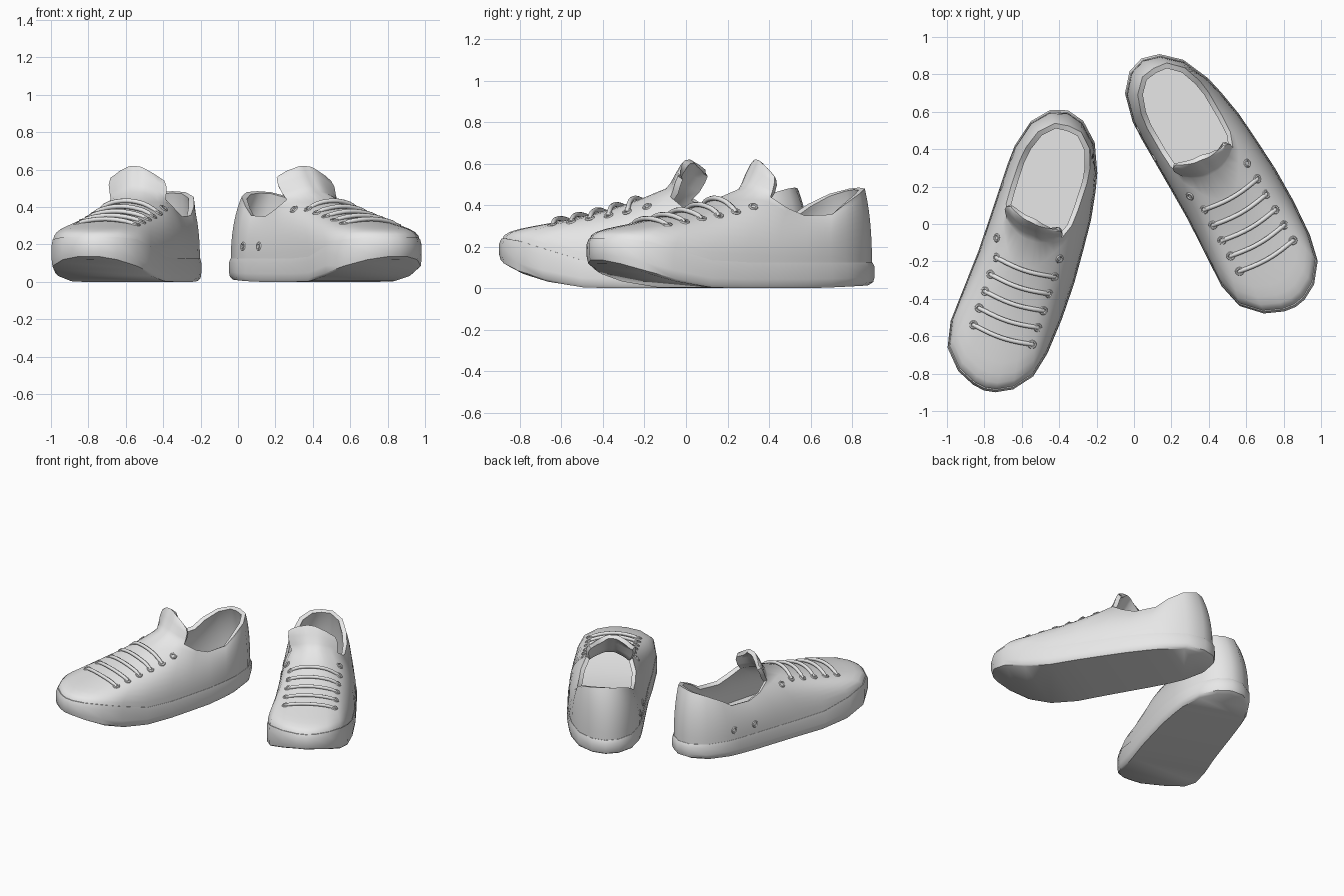
import bpy, bmesh, math
from mathutils import Vector
from mathutils.bvhtree import BVHTree

if "Cube" in bpy.data.objects:
    bpy.data.objects.remove(bpy.data.objects["Cube"])

grey = bpy.data.materials.new("light grey")
grey.use_nodes = True
grey.diffuse_color = (0.8, 0.8, 0.8, 1)
grey.node_tree.nodes["Principled BSDF"].inputs["Base Color"].default_value = (0.8, 0.8, 0.8, 1)

# Heel to toe: outline y, outline x on each side, then collar y, half width, height
COLUMNS = [
    (.768, -.03, -.03, .69, 0, .485),
    (.74, .065, -.12, .68, .075, .48),
    (.65, .16, -.2, .61, .145, .455),
    (.5, .225, -.24, .51, .18, .405),
    (.4, .248, -.245, .43, .19, .355),
    (.25, .273, -.245, .28, .19, .35),
    (.08, .285, -.245, .19, .185, .385),
    (-.1, .295, -.246, .11, .155, .44),
    (-.3, .293, -.257, .08, .115, .457),
    (-.5, .278, -.268, .06, .08, .467),
    (-.64, .245, -.238, .05, .055, .475),
    (-.74, .165, -.145, .045, .03, .48),
    (-.785, .08, -.045, .045, .015, .48),
    (-.795, .02, .02, .045, 0, .48),
]
PLACES = {"left": ((.45, .235, 0), 30), "right": ((-.568, -.13, 0), -18.5)}
CORNER = 7  # column where the collar meets the tongue


def clamp(v):
    return max(0.0, min(1.0, v))


def sole_top(y):
    k = clamp((-y - .2) / .55)
    return .125 + .115 * k * k * (3 - 2 * k)


def sole_bottom(y):
    return .12 * clamp((-y - .2) / .58) ** 2 + .015 * clamp((y - .3) / .45)


# Closed loop of (outline, collar) pairs: +x side to the toe, back along -x side
loop = [(Vector((p, y, 0)), Vector((w, cy, cz))) for y, p, m, cy, w, cz in COLUMNS]
loop += [(Vector((m, y, 0)), Vector((-w, cy, cz))) for y, p, m, cy, w, cz in COLUMNS[-2:0:-1]]
COUNT = len(loop)
LAST = len(COLUMNS) - 1


def add_object(name, data, side):
    obj = bpy.data.objects.new(side + "_" + name, data)
    bpy.context.scene.collection.objects.link(obj)
    obj.data.materials.append(grey)
    obj.location = PLACES[side][0]
    obj.rotation_euler.z = math.radians(PLACES[side][1])
    return obj


def finish(name, bm, side, thickness=0, angle=40):
    mesh = bpy.data.meshes.new(name)
    bm.to_mesh(mesh)
    obj = add_object(name, mesh, side)
    bpy.ops.object.select_all(action="DESELECT")
    obj.select_set(True)
    bpy.context.view_layer.objects.active = obj
    if thickness:
        mod = obj.modifiers.new("thickness", "SOLIDIFY")
        mod.thickness = thickness
        bpy.ops.object.modifier_apply(modifier=mod.name)
    bpy.ops.object.shade_smooth_by_angle(angle=math.radians(angle))


def skin(bm, rings):
    """Quads between successive closed rings of vertices."""
    for low, high in zip(rings, rings[1:]):
        for i in range(COUNT):
            j = (i + 1) % COUNT
            bm.faces.new((low[i], high[i], high[j], low[j]))


def cap(bm, ring):
    """Close a ring with strips running across the shoe."""
    for i in range(LAST):
        verts = [ring[i], ring[i + 1], ring[(COUNT - i - 1) % COUNT], ring[(COUNT - i) % COUNT]]
        bm.faces.new(list(dict.fromkeys(verts)))


def build_sole():
    bm = bmesh.new()
    rings = []
    for scale, mix, lift in ((.955, 0, 0), (.99, 0, .015), (1, .35, 0), (1, .8, 0), (.985, 1, 0)):
        ring = []
        for base, _ in loop:
            z = sole_bottom(base.y) * (1 - mix) + sole_top(base.y) * mix + lift
            ring.append(bm.verts.new((base.x * scale, base.y * scale, z)))
        rings.append(ring)
    skin(bm, rings)
    cap(bm, rings[0])
    cap(bm, rings[-1])
    bmesh.ops.recalc_face_normals(bm, faces=bm.faces)
    return bm


def build_upper():
    bm = bmesh.new()
    steps = 10
    rings = [[] for _ in range(steps + 1)]
    for base, collar in loop:
        # Each column is a Bezier rising from the sole and sweeping to the collar
        start = Vector((base.x * .978, base.y * .982, sole_top(base.y) - .008))
        rise = collar.z - start.z
        k = clamp(-base.y / .7) ** 2
        rising = start + Vector((0, 0, rise * (.5 - .15 * k)))
        arriving = collar.lerp(start, .48 + .12 * k)
        arriving.z = collar.z - rise * (.2 + .63 * k)
        for n, ring in enumerate(rings):
            t = n / steps
            u = 1 - t
            ring.append(bm.verts.new(start * u ** 3 + rising * 3 * u * u * t
                                     + arriving * 3 * u * t * t + collar * t ** 3))
    skin(bm, rings)
    # The tongue continues the front of the collar upward and back, leaning to one side
    low = rings[-1][CORNER:COUNT - CORNER + 1]
    edge = [v.co.copy() for v in low]
    for back, up, widen in ((.03, .035, 1.04), (.06, .085, 1.08), (.085, .126, 1.02), (.095, .14, .88)):
        high = []
        for p in edge:
            droop = (p.x / edge[0].x + .25) ** 2
            high.append(bm.verts.new((p.x * widen - .25 * back, p.y + back * (1 - .4 * droop),
                                      p.z + up * (1 - .13 * droop))))
        for i in range(len(low) - 1):
            bm.faces.new((low[i], high[i], high[i + 1], low[i + 1]))
        low = high
    bm.normal_update()
    return bm


def add_ring(bm, centre, normal, major=.017, minor=.007, around=14, section=6):
    """Torus lying flat on the surface."""
    turn = normal.to_track_quat("Z", "Y")
    grid = []
    for i in range(around):
        a = math.tau * i / around
        grid.append([])
        for j in range(section):
            b = math.tau * j / section
            r = major + minor * math.cos(b)
            p = Vector((r * math.cos(a), r * math.sin(a), minor * math.sin(b)))
            grid[i].append(bm.verts.new(centre + turn @ p))
    for i in range(around):
        for j in range(section):
            a, b = grid[i], grid[(i + 1) % around]
            k = (j + 1) % section
            bm.faces.new((a[j], b[j], b[k], a[k]))


def lace_curve(tree, y):
    curve = bpy.data.curves.new("lace", "CURVE")
    curve.dimensions = "3D"
    curve.bevel_depth = .012
    curve.bevel_resolution = 2
    curve.use_fill_caps = True
    spline = curve.splines.new("POLY")
    count = 13
    spline.points.add(count - 1)
    for n, point in enumerate(spline.points):
        t = n / (count - 1)
        arch = max(math.sin(math.pi * t), 0)
        x, py = -.145 + .33 * t, y - .018 * arch
        z = tree.ray_cast(Vector((x, py, 1)), Vector((0, 0, -1)))[0].z
        point.co = (x, py, z - .005 + .02 * math.sqrt(arch), 1)
    spline.use_smooth = True
    return curve


for side in PLACES:
    finish("sole", build_sole(), side)
    upper = build_upper()
    tree = BVHTree.FromBMesh(upper)
    finish("upper_and_tongue", upper, side, .03, angle=50)

    # Lace eyelets
    down = Vector((0, 0, -1))
    eyelets = bmesh.new()
    lace_rows = [-.1 - .095 * n for n in range(5)]
    spots = [(x, y) for y in lace_rows for x in (-.145, .185)] + [(-.175, 0), (.18, 0)]
    for x, y in spots:
        hit, normal = tree.ray_cast(Vector((x, y, 1)), down)[:2]
        add_ring(eyelets, hit, normal)
    # Two vent holes low on one side
    for y in (.44, .27):
        hit, normal = tree.ray_cast(Vector((-1, y, .19)), Vector((1, 0, 0)))[:2]
        add_ring(eyelets, hit, normal)
    finish("eyelets", eyelets, side)
    for n, y in enumerate(lace_rows):
        add_object("lace_%d" % (n + 1), lace_curve(tree, y), side)
